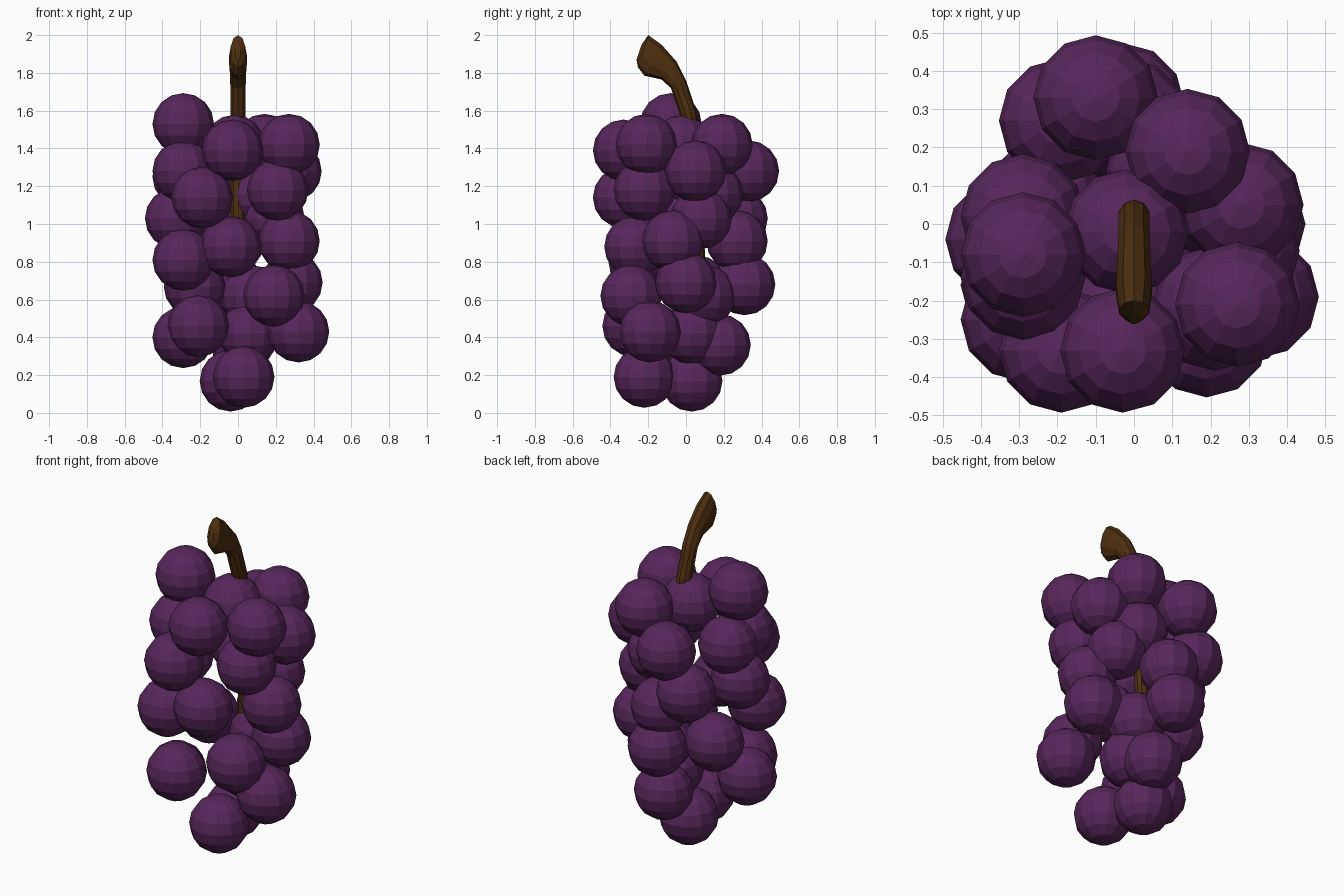
import bpy, bmesh, math
from mathutils import Matrix, Vector

if "Cube" in bpy.data.objects:
    bpy.data.objects.remove(bpy.data.objects["Cube"])


def material(name, rgb):
    m = bpy.data.materials.new(name)
    m.diffuse_color = (*rgb, 1)
    m.use_nodes = True
    m.node_tree.nodes["Principled BSDF"].inputs["Base Color"].default_value = m.diffuse_color
    return m


purple = material("grape purple", (0.095, 0.02, 0.105))
brown = material("stem brown", (0.075, 0.028, 0.005))


def finish(bm, name, mat):
    bmesh.ops.recalc_face_normals(bm, faces=bm.faces)
    me = bpy.data.meshes.new(name)
    bm.to_mesh(me)
    bm.free()
    me.materials.append(mat)
    ob = bpy.data.objects.new(name, me)
    bpy.context.collection.objects.link(ob)
    return ob


# Grapes: one centre per berry, from top of the bunch to the bottom
R = 0.163
centres = [
    (-.29, -.08, 1.53), (-.03, -.33, 1.39), (.27, -.21, 1.42), (.14, .19, 1.42),
    (-.02, -.02, 1.415), (-.10, .33, 1.28), (.28, .05, 1.28), (-.29, .02, 1.25),
    (-.29, -.14, 1.28), (-.19, -.33, 1.14), (.21, -.22, 1.18), (.09, .14, 1.16),
    (-.33, -.04, 1.03), (-.19, .27, 1.03), (.19, .08, 1.03), (-.02, .27, .91),
    (.27, -.07, .91), (-.04, -.27, .88), (-.29, -.25, .81), (.285, 0, .69),
    (-.03, .31, .68), (-.23, .06, .67), (.19, -.29, .62), (.07, .10, .62),
    (-.21, -.28, .46), (-.29, -.16, .40), (.32, -.19, .43), (.06, .03, .42),
    (.02, .18, .36), (.03, -.22, .19), (-.04, .03, .17),
]
for i, c in enumerate(centres):
    bm = bmesh.new()
    bmesh.ops.create_uvsphere(bm, u_segments=12, v_segments=8, radius=R,
                              matrix=Matrix.Translation(c))
    finish(bm, f"grape_{i + 1}", purple)

# Stem: elliptical rings between a front and a back point (y, z), with half width in x
rings = [
    ((.02, .30), (.09, .30), .035), ((.03, .80), (.10, .80), .04),
    ((.01, 1.25), (.095, 1.25), .042), ((-.03, 1.57), (.06, 1.58), .043),
    ((-.08, 1.72), (.00, 1.76), .043), ((-.13, 1.765), (-.05, 1.86), .045),
    ((-.22, 1.785), (-.13, 1.95), .049), ((-.255, 1.83), (-.20, 2.0), .04),
    ((-.262, 1.87), (-.235, 1.95), .015),
]
SIDES = 10
bm = bmesh.new()
loops = []
for a, b, w in rings:
    a, b = Vector((0, *a)), Vector((0, *b))
    mid, half = (a + b) / 2, (b - a) / 2
    loops.append([bm.verts.new(mid + half * math.cos(t) + Vector((w * math.sin(t), 0, 0)))
                  for t in (2 * math.pi * k / SIDES for k in range(SIDES))])
for lo, hi in zip(loops, loops[1:]):
    for k in range(SIDES):
        n = (k + 1) % SIDES
        bm.faces.new((lo[k], lo[n], hi[n], hi[k]))
bm.faces.new(loops[0])
bm.faces.new(loops[-1])
finish(bm, "stem", brown)
